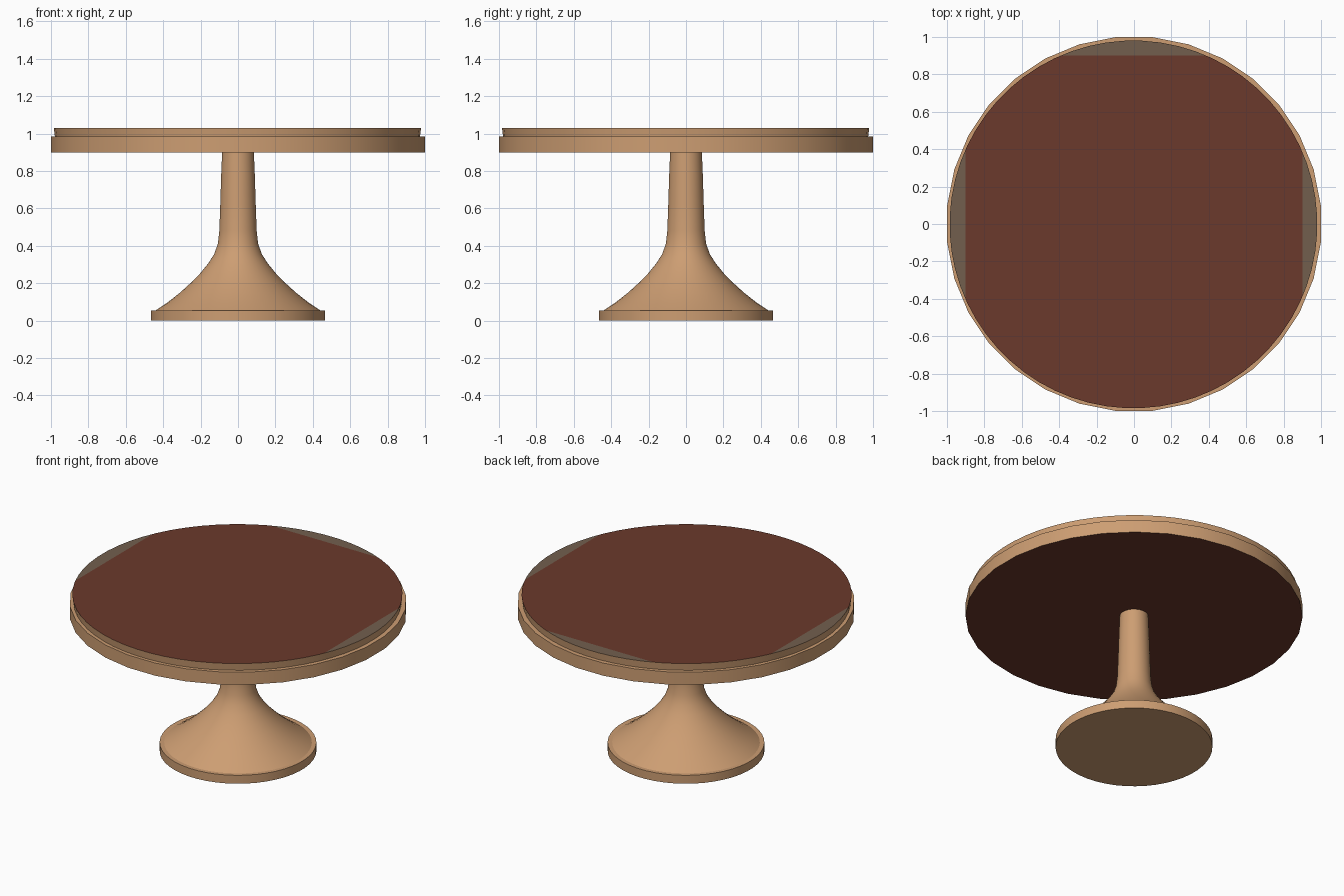
import bpy, bmesh, math
from mathutils import Vector

cube = bpy.data.objects.get("Cube")
if cube:
    bpy.data.objects.remove(cube)


def material(name, rgb):
    m = bpy.data.materials.new(name)
    m.use_nodes = True
    m.diffuse_color = (*rgb, 1)
    m.node_tree.nodes["Principled BSDF"].inputs["Base Color"].default_value = (*rgb, 1)
    return m


tan = material("tan wood", (0.61, 0.34, 0.17))
red = material("red brown", (0.147, 0.041, 0.025))
grey = material("grey brown", (0.171, 0.114, 0.076))


def lathe(name, profile, sides, materials, centre=(0, 0)):
    """Revolve (radius, height) points around z and cap both ends."""
    bm = bmesh.new()
    rings = []
    for r, z in profile:
        ring = []
        for i in range(sides):
            a = math.tau * (i + 0.5) / sides
            ring.append(bm.verts.new((centre[0] + r * math.cos(a), centre[1] + r * math.sin(a), z)))
        rings.append(ring)
    for low, high in zip(rings, rings[1:]):
        for i in range(sides):
            j = (i + 1) % sides
            bm.faces.new((low[i], low[j], high[j], high[i]))
    bm.faces.new(rings[0][::-1])
    bm.faces.new(rings[-1])
    mesh = bpy.data.meshes.new(name)
    bm.to_mesh(mesh)
    bm.free()
    obj = bpy.data.objects.new(name, mesh)
    bpy.context.collection.objects.link(obj)
    for m in materials:
        mesh.materials.append(m)
    bpy.ops.object.select_all(action="DESELECT")
    obj.select_set(True)
    bpy.context.view_layer.objects.active = obj
    bpy.ops.object.shade_smooth_by_angle(angle=math.radians(30))
    return obj


# Pedestal: round foot plate and flared stem
lathe("foot_plate", [(0.467, 0), (0.467, 0.055)], 48, [tan])
lathe("pedestal_stem", [(0.44, 0.055), (0.38, 0.095), (0.31, 0.15), (0.255, 0.2),
                        (0.205, 0.25), (0.16, 0.305), (0.128, 0.355), (0.108, 0.41),
                        (0.1, 0.48), (0.095, 0.62), (0.09, 0.78), (0.085, 0.9)], 48, [tan])

# Table band with a dark underside
band = lathe("table_band", [(1.004, 0.9), (1.004, 0.983)], 32, [tan, red])
for f in band.data.polygons:
    if f.normal.z < -0.9:
        f.material_index = 1

# Table top, its surface cut by three straight inlay lines
top = lathe("table_top", [(0.977, 0.983), (0.983, 1.03)], 64, [tan, red, grey], (-0.003, -0.002))
bm = bmesh.new()
bm.from_mesh(top.data)
for axis in (Vector((1, 0, 0)), Vector((-1, 0, 0)), Vector((0, 1, 0))):
    caps = [f for f in bm.faces if f.normal.z > 0.9]
    edges = {e for f in caps for e in f.edges}
    verts = {v for f in caps for v in f.verts}
    bmesh.ops.bisect_plane(bm, geom=caps + list(edges) + list(verts),
                           plane_co=axis * 0.9, plane_no=axis)
    bm.normal_update()
for f in bm.faces:
    if f.normal.z > 0.9:
        c = f.calc_center_median()
        f.material_index = 2 if abs(c.x) > 0.9 or c.y > 0.9 else 1
bm.to_mesh(top.data)
bm.free()
